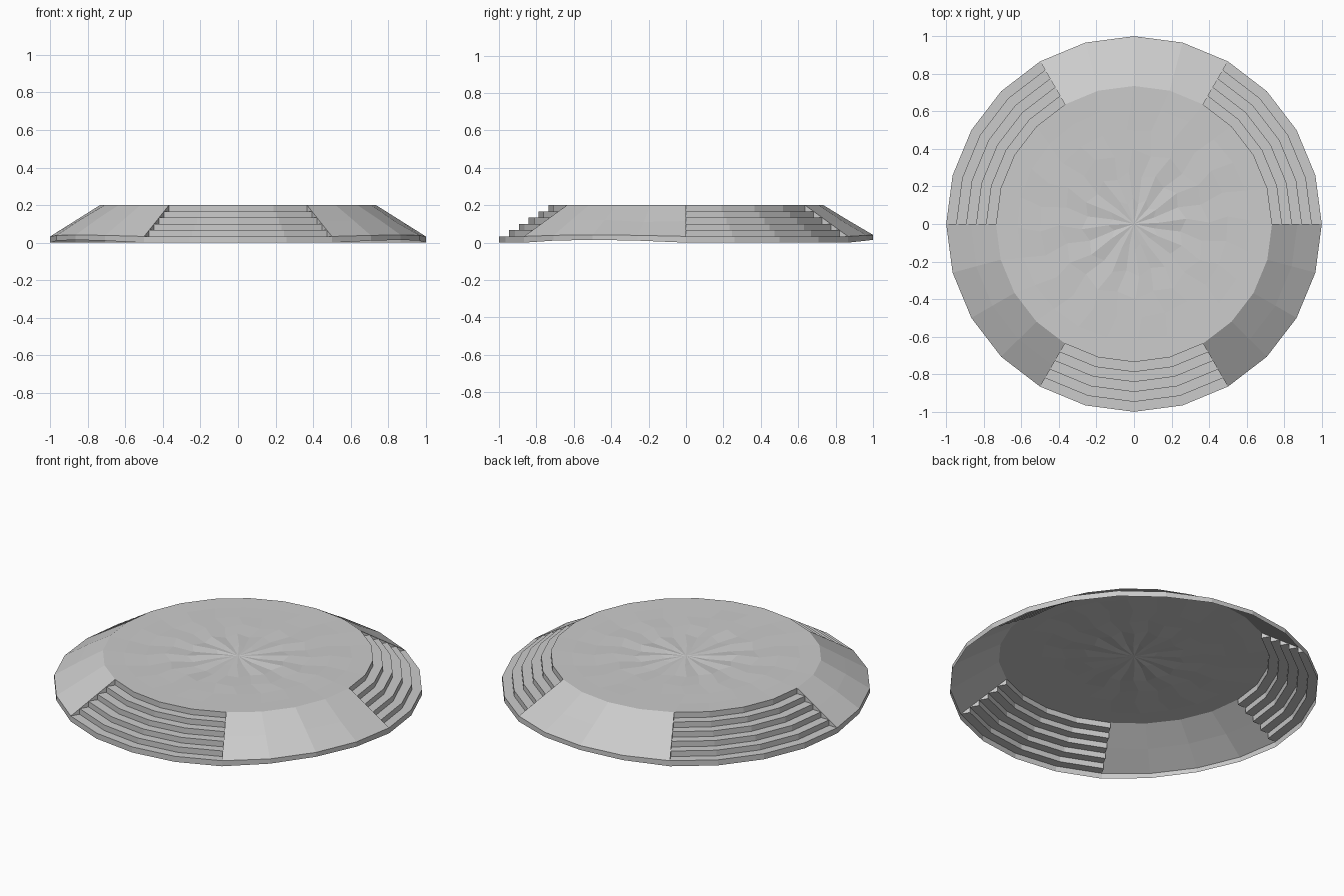
import bpy, bmesh, math, random

if "Cube" in bpy.data.objects:
    bpy.data.objects.remove(bpy.data.objects["Cube"])

random.seed(4)
SEG, STEPS = 24, 6           # sides of the disc, risers per stair
R_IN, R_OUT, H = 0.735, 1.0, 0.2
RISE = H / STEPS


def polar(r, i, z, twist=0.0):
    a = 2 * math.pi * i / SEG + twist
    return (r * math.cos(a), r * math.sin(a), z)


def nose(k):
    """Radius and height of the k-th step's front edge."""
    return R_OUT - (R_OUT - R_IN) * k / (STEPS - 1), RISE * (k + 1)


def finish(bm, name):
    bmesh.ops.remove_doubles(bm, verts=bm.verts, dist=1e-5)
    bmesh.ops.recalc_face_normals(bm, faces=bm.faces)
    if sum(f.normal.z * f.calc_area() for f in bm.faces) < 0:
        bmesh.ops.reverse_faces(bm, faces=bm.faces)
    me = bpy.data.meshes.new(name)
    bm.to_mesh(me)
    bm.free()
    ob = bpy.data.objects.new(name, me)
    bpy.context.collection.objects.link(ob)


def bridge(bm, rows):
    for a, b in zip(rows, rows[1:]):
        for j in range(len(a) - 1):
            bm.faces.new((a[j], a[j + 1], b[j + 1], b[j]))


# Round top deck with shallow worn relief and a swirl in the middle
bm = bmesh.new()
rows = []
for r, wear, twist in ((R_IN, 0, 0), (0.62, 0.002, 0.03), (0.5, 0.003, 0.08),
                       (0.4, 0.003, 0.02), (0.28, 0.007, 0.1), (0.14, 0.005, 0.05)):
    ring = []
    for i in range(SEG):
        z = H - wear * (i % 2) - random.uniform(0, wear * 0.5)
        rr = r - (0.03 * (i % 2) if r < 0.45 else 0)
        ring.append(bm.verts.new(polar(rr, i, z, twist)))
    rows.append(ring + ring[:1])
bridge(bm, rows)
hub = bm.verts.new((0, 0, H - 0.003))
for a, b in zip(rows[-1], rows[-1][1:]):
    bm.faces.new((a, b, hub))
finish(bm, "top_deck")

# Three curved stairs, each a stepped profile swept over 60 degrees
profile = [(R_OUT, 0.0)]
for k in range(STEPS):
    profile.append(nose(k))
    if k < STEPS - 1:
        profile.append((nose(k + 1)[0], nose(k)[1]))
for n, start in enumerate((0, 8, 16)):
    bm = bmesh.new()
    bridge(bm, [[bm.verts.new(polar(r, start + j, z)) for j in range(5)]
                for r, z in profile])
    # Small side triangles between the steps and the ramp slope
    for end in (start, start + 4):
        for k in range(STEPS - 1):
            (r0, z0), (r1, z1) = nose(k), nose(k + 1)
            bm.faces.new([bm.verts.new(polar(r, end, z))
                          for r, z in ((r0, z0), (r1, z0), (r1, z1))])
    finish(bm, f"stairs_{n + 1}")

# Three worn sloping ramps with an uneven rim
for n, start in enumerate((4, 12, 20)):
    bm = bmesh.new()
    rows = []
    for r, z, wear in ((R_OUT, 0.0, 0.0), (R_OUT, RISE, 0.0),
                       (0.87, 0.115, 0.008), (R_IN, H, 0.0)):
        row = []
        for j in range(5):
            inner = 0 < j < 4
            dz = random.uniform(-wear, wear) if inner else 0
            if r == R_OUT and inner:
                dz += (0.015 if z == 0 else 0.008) * math.sin(math.pi * j / 4)
            row.append(bm.verts.new(polar(r, start + j, z + dz)))
        rows.append(row)
    bridge(bm, rows)
    finish(bm, f"ramp_{n + 1}")
